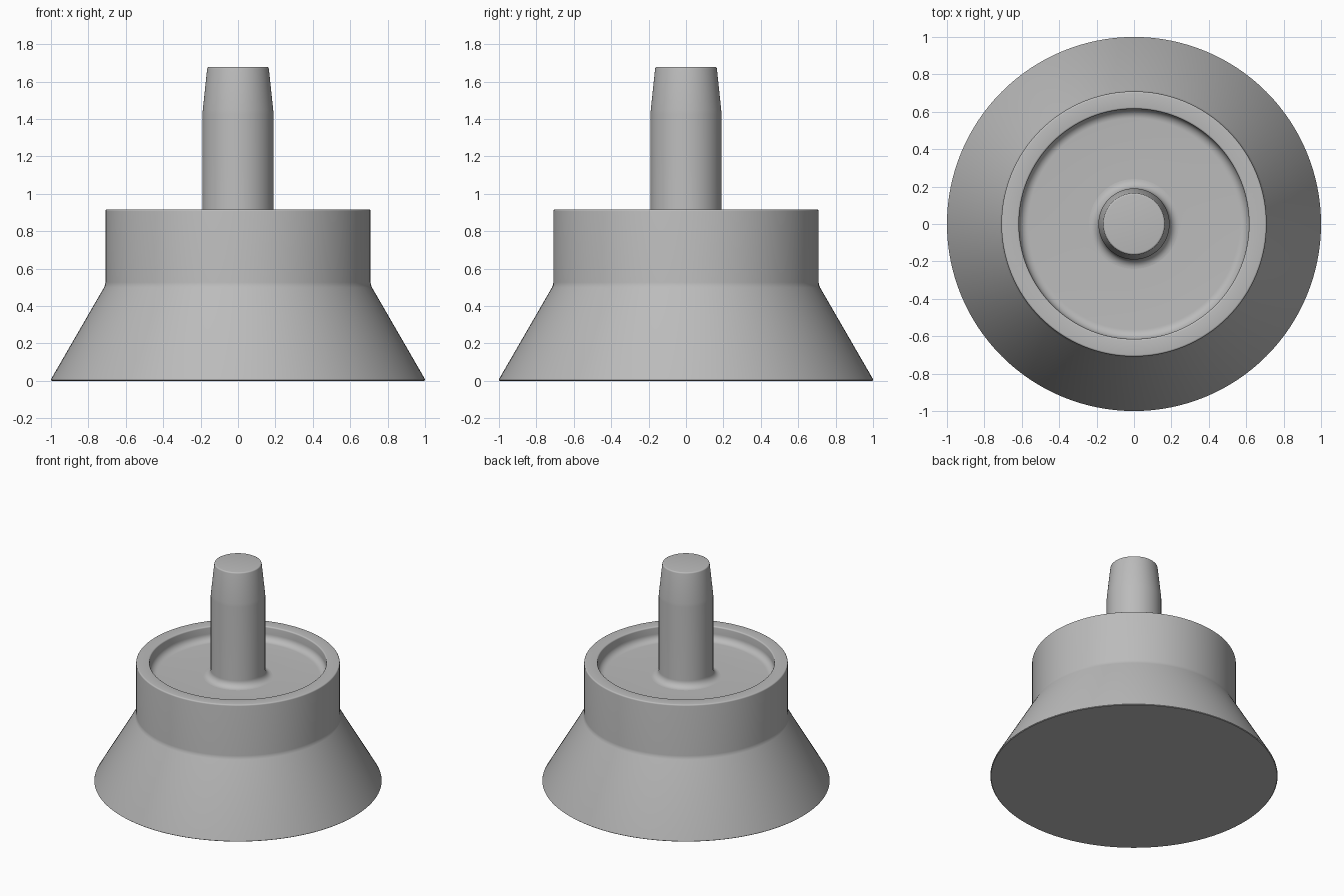
import bpy, bmesh, math

if "Cube" in bpy.data.objects:
    bpy.data.objects.remove(bpy.data.objects["Cube"])

SEGMENTS = 128

grey = bpy.data.materials.new("plain grey")
grey.diffuse_color = (0.5, 0.5, 0.5, 1)
grey.use_nodes = True
grey.node_tree.nodes["Principled BSDF"].inputs["Base Color"].default_value = grey.diffuse_color


def arc(cx, cz, r, start, end, steps=8):
    """Points along a fillet, angles in degrees."""
    angles = [math.radians(start + (end - start) * i / steps) for i in range(steps + 1)]
    return [(cx + r * math.cos(a), cz + r * math.sin(a)) for a in angles]


def lathe(name, profile):
    """Spin an (r, z) profile around the z axis."""
    bm = bmesh.new()
    verts = [bm.verts.new((r, 0, z)) for r, z in profile]
    edges = [bm.edges.new(pair) for pair in zip(verts, verts[1:])]
    bmesh.ops.spin(bm, geom=verts + edges, cent=(0, 0, 0), axis=(0, 0, 1),
                   angle=math.tau, steps=SEGMENTS, use_merge=False)
    bmesh.ops.remove_doubles(bm, verts=bm.verts, dist=0.0001)
    bmesh.ops.recalc_face_normals(bm, faces=bm.faces)
    # open shells: make sure the outside faces outward
    low = min(bm.faces, key=lambda f: f.calc_center_median().z)
    top = max(bm.faces, key=lambda f: f.calc_center_median().z)
    if top.normal.z < 0 or (low.normal.z > 0.9 and top is low):
        bmesh.ops.reverse_faces(bm, faces=bm.faces)
    mesh = bpy.data.meshes.new(name)
    bm.to_mesh(mesh)
    bm.free()
    obj = bpy.data.objects.new(name, mesh)
    bpy.context.collection.objects.link(obj)
    mesh.materials.append(grey)
    bpy.ops.object.select_all(action='DESELECT')
    obj.select_set(True)
    bpy.context.view_layer.objects.active = obj
    bpy.ops.object.shade_smooth_by_angle(angle=math.radians(32))
    return obj


FLOOR = 0.81   # recessed floor height
RIM = 0.917    # top of the collar
SEAM = 0.24    # where the pin fillet meets the floor

# Flared base, straight collar, rim and recessed floor
body = [(0, 0), (0.995, 0), (1.0, 0.004), (0.998, 0.012),
        (0.717, 0.498), (0.711, 0.512), (0.709, 0.526)]
body += arc(0.699, RIM - 0.01, 0.01, 0, 90, 4)
body += arc(0.625, RIM - 0.01, 0.01, 90, 180, 4)
body += arc(0.565, FLOOR + 0.05, 0.05, 0, -90)
body += [(SEAM, FLOOR)]
lathe("flared_body", body)

# Pin with a fillet at its foot and a tapered tip
pin = arc(SEAM, FLOOR + 0.05, 0.05, 270, 180)
pin += [(0.19, 1.425), (0.188, 1.45)]
pin += arc(0.155, 1.668, 0.01, 5, 90, 4)
pin += [(0, 1.678)]
lathe("tapered_pin", pin)
